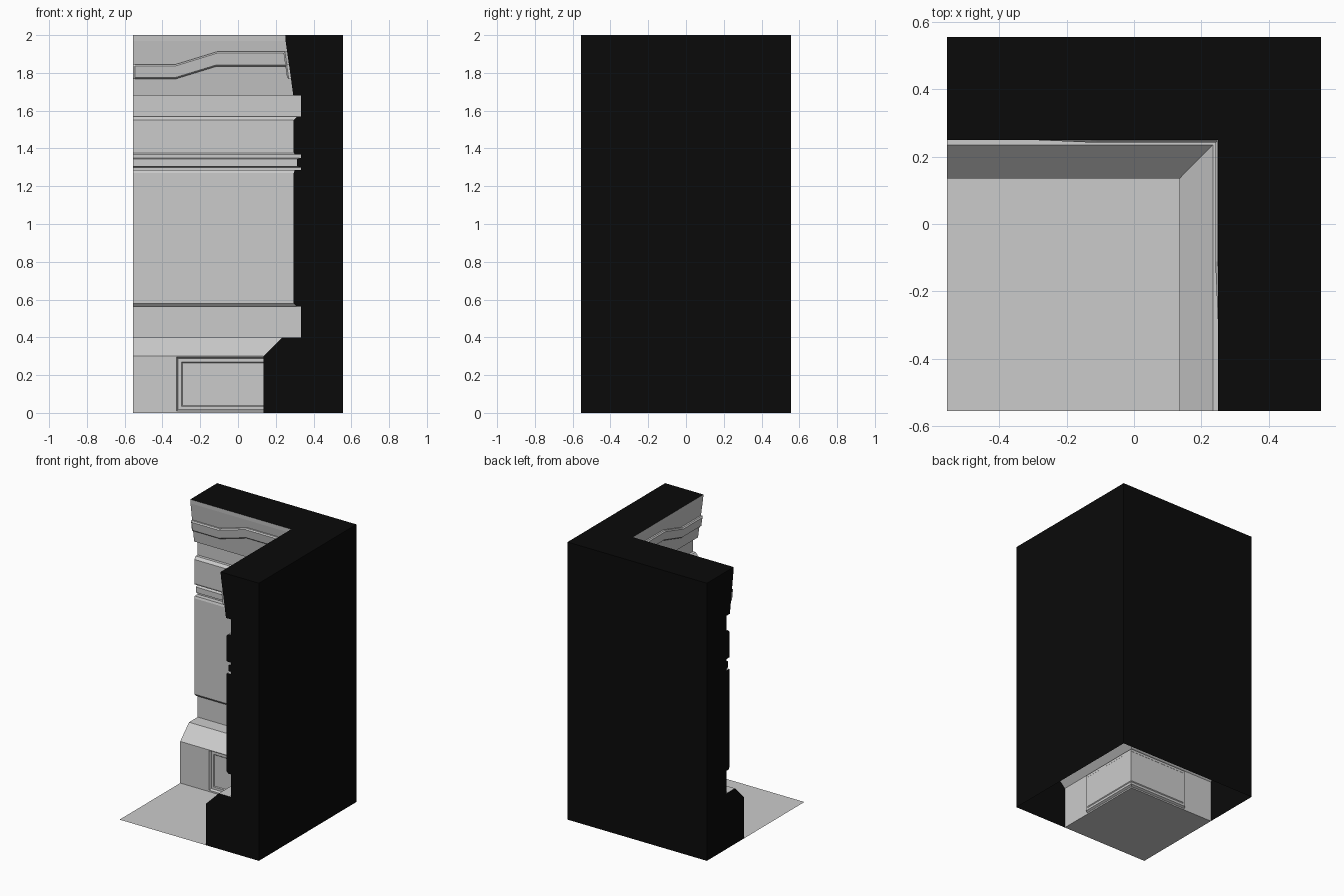
import bpy

if "Cube" in bpy.data.objects:
    bpy.data.objects.remove(bpy.data.objects["Cube"])

E = 0.555   # outer half size
B = 0.135   # base wall offset

black = bpy.data.materials.new("black")
black.diffuse_color = (0.003, 0.003, 0.003, 1)
black.use_nodes = True
black.node_tree.nodes["Principled BSDF"].inputs["Base Color"].default_value = black.diffuse_color

# wall section: (offset from centre, height)
SECTION = [(B, 0.30), (0.235, 0.40), (0.333, 0.40), (0.333, 0.563), (0.31, 0.563),
           (0.295, 0.58), (0.295, 1.27), (0.30, 1.285), (0.333, 1.285), (0.333, 1.30),
           (0.312, 1.305), (0.312, 1.345), (0.333, 1.35), (0.333, 1.368), (0.30, 1.368),
           (0.295, 1.38), (0.295, 1.55), (0.312, 1.568), (0.333, 1.568), (0.333, 1.68),
           (0.293, 1.68), (0.252, 1.97), (0.25, 2.0)]


def build(name, faces, mat=None, both=True):
    """Faces hold (along, offset, height) points; they are repeated on the second wall
    by swapping x and y, with the winding reversed."""
    polys = [list(f) for f in faces]
    if both:
        polys += [[(d, u, z) for u, d, z in reversed(f)] for f in faces]
    index, verts, out = {}, [], []
    for poly in polys:
        ids = []
        for p in poly:
            key = tuple(round(c, 5) for c in p)
            if key not in index:
                index[key] = len(verts)
                verts.append(key)
            ids.append(index[key])
        out.append(ids)
    me = bpy.data.meshes.new(name)
    me.from_pydata(verts, [], out)
    me.update()
    ob = bpy.data.objects.new(name, me)
    bpy.context.collection.objects.link(ob)
    if mat:
        me.materials.append(mat)
    return ob


# moulded wall, mitred in the corner
build("moulded_wall", [
    [(-E, d0, z0), (d0, d0, z0), (d1, d1, z1), (-E, d1, z1)]
    for (d0, z0), (d1, z1) in zip(SECTION, SECTION[1:])])


# base wall with a stepped panel recess: (left edge, bottom, top, depth)
def ring(left, low, high, depth):
    d = B + depth
    return [(d, d, high), (left, d, high), (left, d, low), (d, d, low)]


rings = [ring(*r) for r in [(-0.325, 0.01, 0.295, 0), (-0.317, 0.018, 0.287, 0.015),
                            (-0.300, 0.035, 0.270, 0.015), (-0.295, 0.040, 0.265, 0.02)]]
base = []
for a, b in zip(rings, rings[1:]):
    for i in range(3):
        base.append([a[i], a[i + 1], b[i + 1], b[i]])
base.append(rings[-1])
for u0, u1, z0, z1 in [(-E, -0.325, 0, 0.30), (-0.325, B, 0, 0.01), (-0.325, B, 0.295, 0.30)]:
    base.append([(u0, B, z0), (u1, B, z0), (u1, B, z1), (u0, B, z1)])
build("base_wall", base)


# raised band that steps up towards the corner
def wall_offset(z):
    return 0.293 - 0.041 * (z - 1.68) / 0.29


def station(u, rise, full=0.02):
    pts = []
    for z, out in [(1.768, 0), (1.768, 0.012), (1.776, full), (1.837, full),
                   (1.845, 0.012), (1.845, 0)]:
        d = wall_offset(z + rise) - out
        pts.append((d if u is None else u, d, z + rise))
    return pts


stations = [station(-E, 0, 0.012), station(-E + 0.01, 0), station(-0.33, 0),
            station(-0.112, 0.067), station(None, 0.067)]
band = [[a[i], b[i], b[i + 1], a[i + 1]]
        for a, b in zip(stations, stations[1:]) for i in range(5)]
band.append(list(reversed(stations[0])))
build("cornice_band", band)

# floor
build("floor", [[(-E, -E, 0), (B, -E, 0), (B, B, 0), (-E, B, 0)]], both=False)

# black outer shell: section ends, back, top (open underneath)
end_cap = [(-E, d, z) for d, z in [(B, 0)] + SECTION + [(E, 2), (E, 0)]]
back = [(E, E, 0), (-E, E, 0), (-E, E, 2), (E, E, 2)]
top = [(-E, 0.25, 2), (0.25, 0.25, 2), (E, E, 2), (-E, E, 2)]
build("outer_shell", [end_cap, back, top], black)
